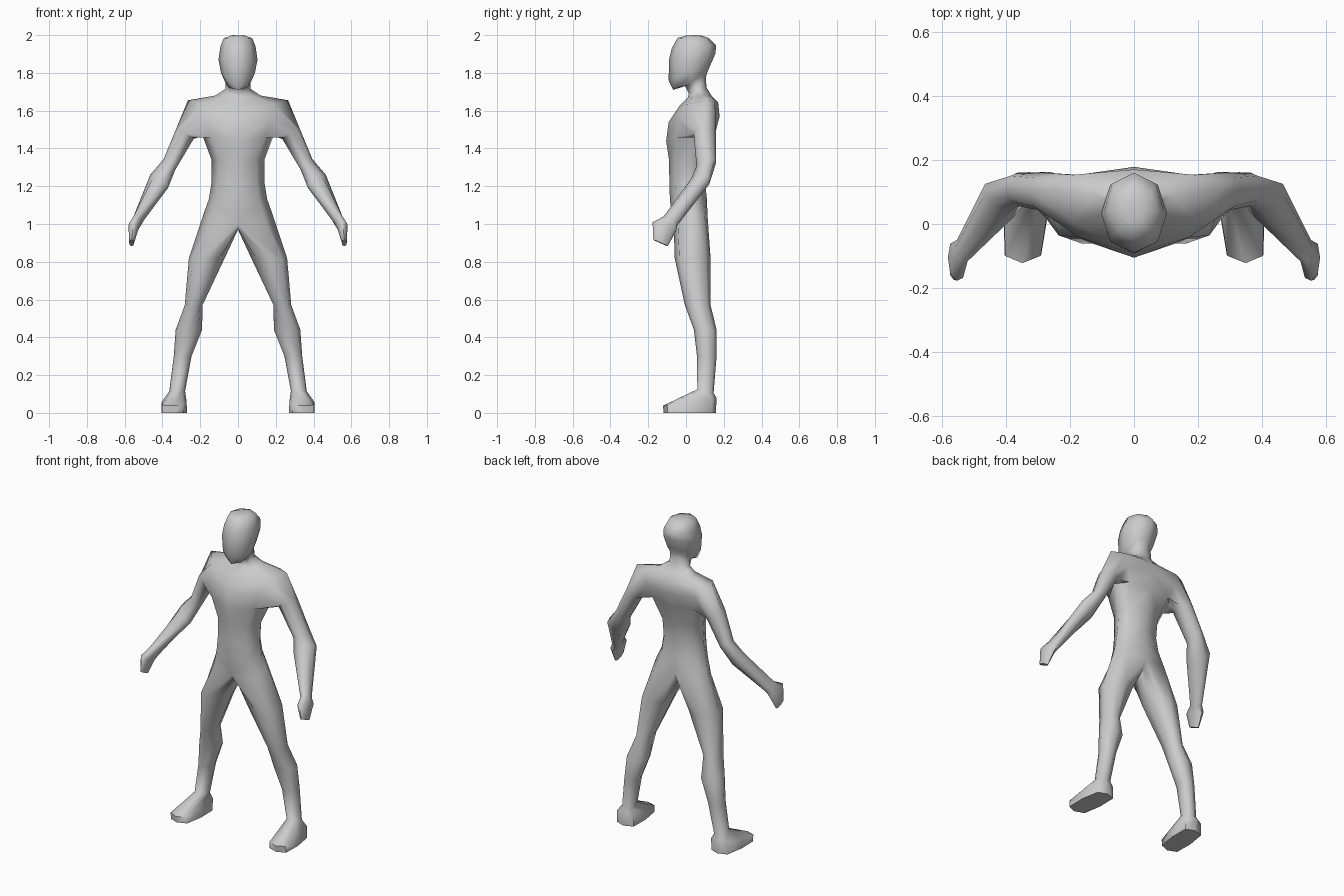
import bpy, bmesh, math
from mathutils import Vector

if "Cube" in bpy.data.objects:
    bpy.data.objects.remove(bpy.data.objects["Cube"])

bm = bmesh.new()


def verts(points):
    return [bm.verts.new(p) for p in points]


def half_ring(front, side, back, k=0.72):
    """Five points from front centre line round the side to the back centre line."""
    f, s, b = Vector((0, *front)), Vector(side), Vector((0, *back))

    def diagonal(end):
        p = s.lerp(end, k)
        p.x = s.x * k
        return p
    return verts([f, diagonal(f), s, diagonal(b), b])


def full_ring(centre, u, v, k=0.74):
    """Eight points round a limb: u points forward, v points outward."""
    c, u, v = Vector(centre), Vector(u), Vector(v)
    steps = [(1, 0), (k, k), (0, 1), (-k, k), (-1, 0), (-k, -k), (0, -1), (k, -k)]
    return verts([c + u * a + v * b for a, b in steps])


def bridge(a, b, closed=True, skip=()):
    n = len(a)
    for i in range(n if closed else n - 1):
        if i not in skip:
            j = (i + 1) % n
            bm.faces.new((a[i], a[j], b[j], b[i]))


def limb(start, sections):
    ring = start
    for section in sections:
        nxt = full_ring(*section)
        bridge(ring, nxt)
        ring = nxt
    bm.faces.new(ring)


# Torso, neck and head: front (y, z), side (x, y, z), back (y, z)
body = [half_ring(*r) for r in [
    ((-.065, 1.00), (.18, .04, 1.06), (.115, 1.03), .8),
    ((-.085, 1.12), (.155, .02, 1.13), (.11, 1.14)),
    ((-.088, 1.22), (.14, .02, 1.22), (.10, 1.23)),
    ((-.09, 1.34), (.14, .03, 1.34), (.115, 1.35)),
    ((-.105, 1.44), (.20, .07, 1.50), (.155, 1.48)),
    ((-.092, 1.54), (.24, .09, 1.57), (.178, 1.57)),
    ((-.035, 1.625), (.265, .11, 1.655), (.17, 1.645)),
    ((.01, 1.67), (.12, .09, 1.68), (.135, 1.68)),
    ((.015, 1.69), (.067, .065, 1.715), (.11, 1.72)),
    ((-.005, 1.73), (.066, .06, 1.75), (.105, 1.765)),
    ((-.068, 1.71), (.07, .03, 1.755), (.108, 1.79)),
    ((-.092, 1.76), (.09, .03, 1.80), (.12, 1.82)),
    ((-.09, 1.87), (.103, .035, 1.87), (.155, 1.90)),
    ((-.075, 1.93), (.093, .04, 1.94), (.16, 1.945)),
    ((-.045, 1.985), (.076, .04, 1.983), (.12, 1.985)),
    ((0, 1.997), (.03, .04, 2.0), (.08, 1.998)),
]]
for i in range(len(body) - 1):
    # the two side columns at the shoulder stay open for the arm
    bridge(body[i], body[i + 1], False, (1, 2) if i in (4, 5) else ())
bm.faces.new(body[-1])

# Leg and foot, starting from the hip edge and the crotch line
crotch = verts([(0, .09, .985), (0, .04, .97), (0, -.03, .975)])
limb(body[0] + crotch, [
    ((.165, .035, .82), (0, -.095, 0), (.095, 0, 0)),
    ((.235, .062, .57), (0, -.068, 0), (.047, 0, 0)),
    ((.26, .102, .44), (0, -.06, 0), (.07, 0, 0)),
    ((.293, .11, .30), (0, -.052, 0), (.047, 0, 0)),
    ((.322, .103, .115), (0, -.043, .01), (.042, 0, 0)),
    ((.338, .02, .058), (.01, -.142, -.02), (.066, 0, 0), .84),
    ((.338, .02, 0), (.01, -.138, 0), (.068, 0, 0), .84),
])

# Arm and hand, starting from the shoulder opening
low, mid, top = body[4:7]
limb([mid[1], top[1], top[2], top[3], mid[3], low[3], low[2], low[1]], [
    ((.28, .10, 1.48), (0, -.06, 0), (.045, 0, .03)),
    ((.363, .108, 1.315), (0, -.052, -.01), (.03, .005, .03)),
    ((.418, .075, 1.225), (-.015, -.048, .015), (.047, .02, .035)),
    ((.535, -.083, 1.015), (0, -.035, .025), (.022, .01, .015)),
    ((.553, -.115, .985), (0, -.062, .024), (.027, .01, .01)),
    ((.563, -.135, .90), (0, -.038, .017), (.013, .004, 0)),
])

bmesh.ops.delete(bm, geom=[v for v in bm.verts if not v.link_faces], context='VERTS')
bmesh.ops.recalc_face_normals(bm, faces=bm.faces)

# Mirrored figure
mesh = bpy.data.meshes.new("human_figure")
bm.to_mesh(mesh)
bm.free()
figure = bpy.data.objects.new("human_figure", mesh)
bpy.context.collection.objects.link(figure)
mirror = figure.modifiers.new("mirror", 'MIRROR')
mirror.use_clip = True
bpy.context.view_layer.objects.active = figure
figure.select_set(True)
bpy.ops.object.modifier_apply(modifier=mirror.name)
bpy.ops.object.shade_smooth_by_angle(angle=math.radians(65))
